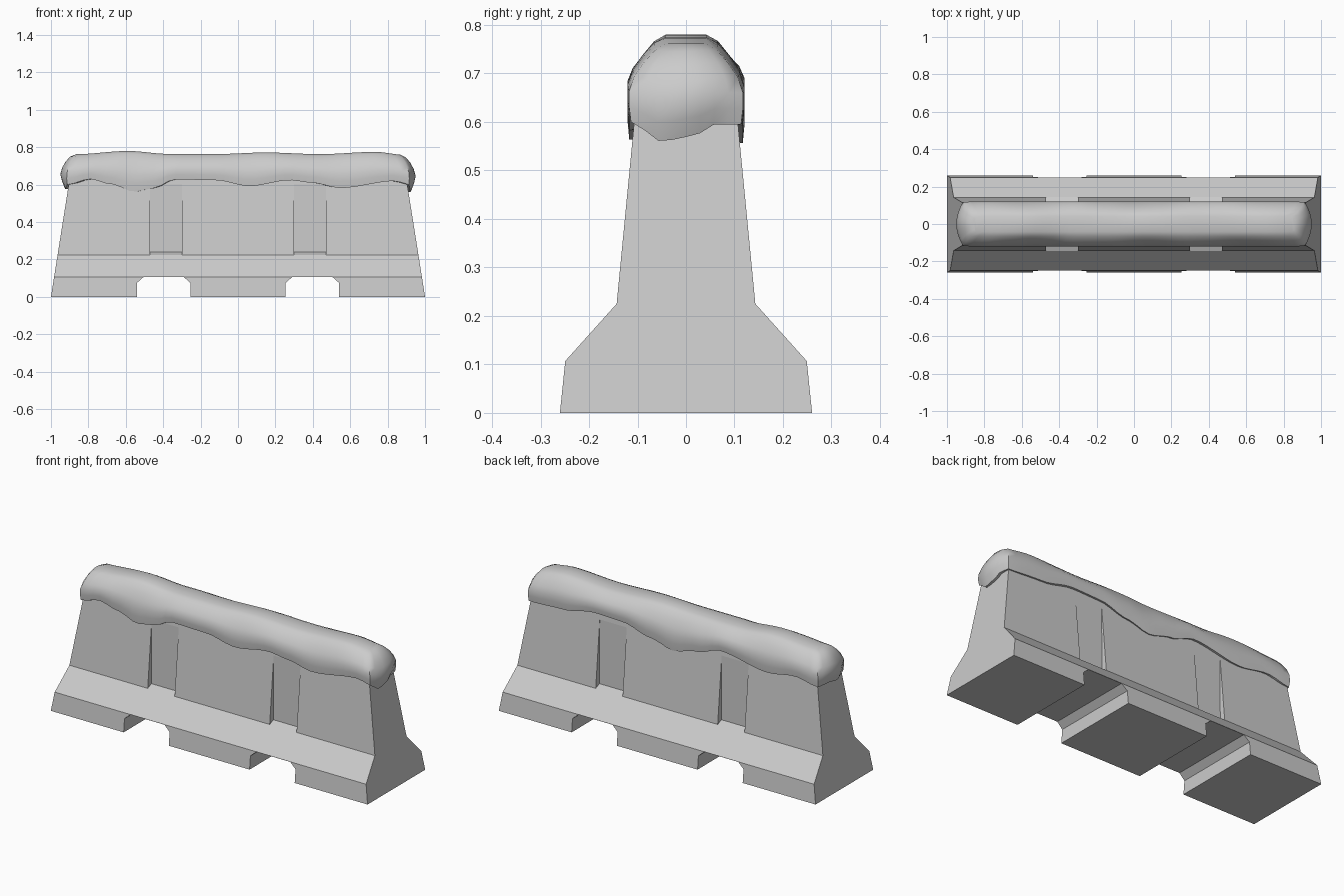
import bpy, bmesh, math

if "Cube" in bpy.data.objects:
    bpy.data.objects.remove(bpy.data.objects["Cube"])


def make_object(name, bm):
    bmesh.ops.recalc_face_normals(bm, faces=bm.faces)
    mesh = bpy.data.meshes.new(name)
    bm.to_mesh(mesh)
    bm.free()
    ob = bpy.data.objects.new(name, mesh)
    bpy.context.collection.objects.link(ob)
    return ob


def loft(bm, loops, caps=True):
    rings = [[bm.verts.new(p) for p in loop] for loop in loops]
    for a, b in zip(rings, rings[1:]):
        n = len(a)
        for i in range(n):
            j = (i + 1) % n
            bm.faces.new((a[i], a[j], b[j], b[i]))
    if caps:
        bm.faces.new(rings[0])
        bm.faces.new(rings[-1])
    return rings


def cut(target, bm):
    cutter = make_object("cutter", bm)
    cutter.hide_render = True
    mod = target.modifiers.new("cut", 'BOOLEAN')
    mod.operation = 'DIFFERENCE'
    mod.solver = 'EXACT'
    mod.object = cutter
    bpy.context.view_layer.objects.active = target
    bpy.ops.object.modifier_apply(modifier=mod.name)
    bpy.data.objects.remove(cutter, do_unlink=True)


def curve(points, t):
    # smooth interpolation through (position, value) keys
    if t <= points[0][0]:
        return points[0][1]
    for (x0, v0), (x1, v1) in zip(points, points[1:]):
        if t <= x1:
            f = (t - x0) / (x1 - x0)
            return v0 + (v1 - v0) * f * f * (3 - 2 * f)
    return points[-1][1]


# concrete barrier: stacked rectangles with sloping ends
bm = bmesh.new()
levels = [(0, 0.26), (0.107, 0.249), (0.225, 0.143), (0.66, 0.101)]
loft(bm, [[(sx * (1 - 0.158 * z), sy * w, z)
           for sx, sy in ((-1, -1), (1, -1), (1, 1), (-1, 1))]
          for z, w in levels])
barrier = make_object("concrete_barrier", bm)

for s in (-1, 1):
    # forklift slot through the foot
    slot = [(0.255, -0.1), (0.54, -0.1), (0.54, 0.075),
            (0.505, 0.106), (0.29, 0.106), (0.255, 0.075)]
    bm = bmesh.new()
    loft(bm, [[(s * x, y, z) for x, z in slot] for y in (-0.5, 0.5)])
    cut(barrier, bm)
    # wedge-shaped grooves on both faces
    for side in (-1, 1):
        groove = [(0.109, 0.239), (0.2, 0.2005), (0.2, 0.8), (0.105, 0.8)]
        bm = bmesh.new()
        loft(bm, [[(s * x, side * y, z) for y, z in groove]
                  for x in (0.30, 0.47)])
        cut(barrier, bm)

# snow cap: drooping edge heights for each side, and ridge heights
front = [(-0.92, 0.60), (-0.8, 0.63), (-0.68, 0.602), (-0.56, 0.562),
         (-0.46, 0.58), (-0.34, 0.628), (-0.12, 0.624), (0.06, 0.592),
         (0.28, 0.624), (0.4, 0.61), (0.55, 0.582), (0.85, 0.62), (0.92, 0.60)]
back = [(-0.92, 0.59), (-0.78, 0.615), (-0.6, 0.59), (-0.3, 0.635),
        (-0.15, 0.59), (0.0, 0.556), (0.14, 0.59), (0.32, 0.635),
        (0.5, 0.64), (0.7, 0.605), (0.92, 0.595)]
end_r = [(-1, 0.60), (-0.45, 0.56), (0.1, 0.57), (0.55, 0.595), (1, 0.595)]
end_l = [(-1, 0.60), (-0.4, 0.575), (0.3, 0.59), (1, 0.59)]
ridge = [(-0.9, 0.762), (-0.6, 0.78), (-0.38, 0.764), (-0.1, 0.764),
         (0.15, 0.772), (0.45, 0.763), (0.75, 0.775), (0.92, 0.758)]

NX, NY = 44, 8
# outline on a unit rectangle, counter-clockwise from the front left corner
outline = [(-1 + 2 * i / NX, -1) for i in range(NX)]
outline += [(1, -1 + 2 * i / NY) for i in range(NY)]
outline += [(1 - 2 * i / NX, 1) for i in range(NX)]
outline += [(-1, 1 - 2 * i / NY) for i in range(NY)]


def edge_height(u, v):
    x = u * 0.92
    if abs(v) == 1:
        return curve(front if v < 0 else back, x)
    return curve(end_r if u > 0 else end_l, v)


# (height fraction from edge to ridge, half length, end bulge, half width)
shape = [(0.02, 0.87, 0.0, 0.088), (0.0, 0.925, 0.012, 0.117),
         (0.2, 0.941, 0.025, 0.121), (0.4, 0.95, 0.036, 0.121),
         (0.6, 0.94, 0.036, 0.110), (0.78, 0.922, 0.03, 0.089),
         (0.93, 0.898, 0.025, 0.066), (1.0, 0.865, 0.02, 0.042)]
loops = []
for f, hl, bulge, hw in shape:
    loop = []
    for u, v in outline:
        e, r = edge_height(u, v), curve(ridge, u * hl)
        loop.append((u * (hl - bulge * v * v), v * hw * (1 - 0.03 * u ** 20),
                     e + (r - e) * f))
    loops.append(loop)
bm = bmesh.new()
rings = loft(bm, loops, caps=False)
# flat ridge strip and hidden underside
for ring in (rings[0], rings[-1]):
    n = len(ring)
    b = NX + NY
    for i in range(NX):
        bm.faces.new((ring[i], ring[i + 1], ring[b + NX - i - 1], ring[(b + NX - i) % n]))
    bm.faces.new([ring[NX + i] for i in range(NY + 1)])
    bm.faces.new([ring[(b + NX + i) % n] for i in range(NY + 1)])
snow = make_object("snow_cap", bm)

bpy.ops.object.select_all(action='DESELECT')
snow.select_set(True)
bpy.context.view_layer.objects.active = snow
bpy.ops.object.shade_smooth_by_angle(angle=math.radians(50))
